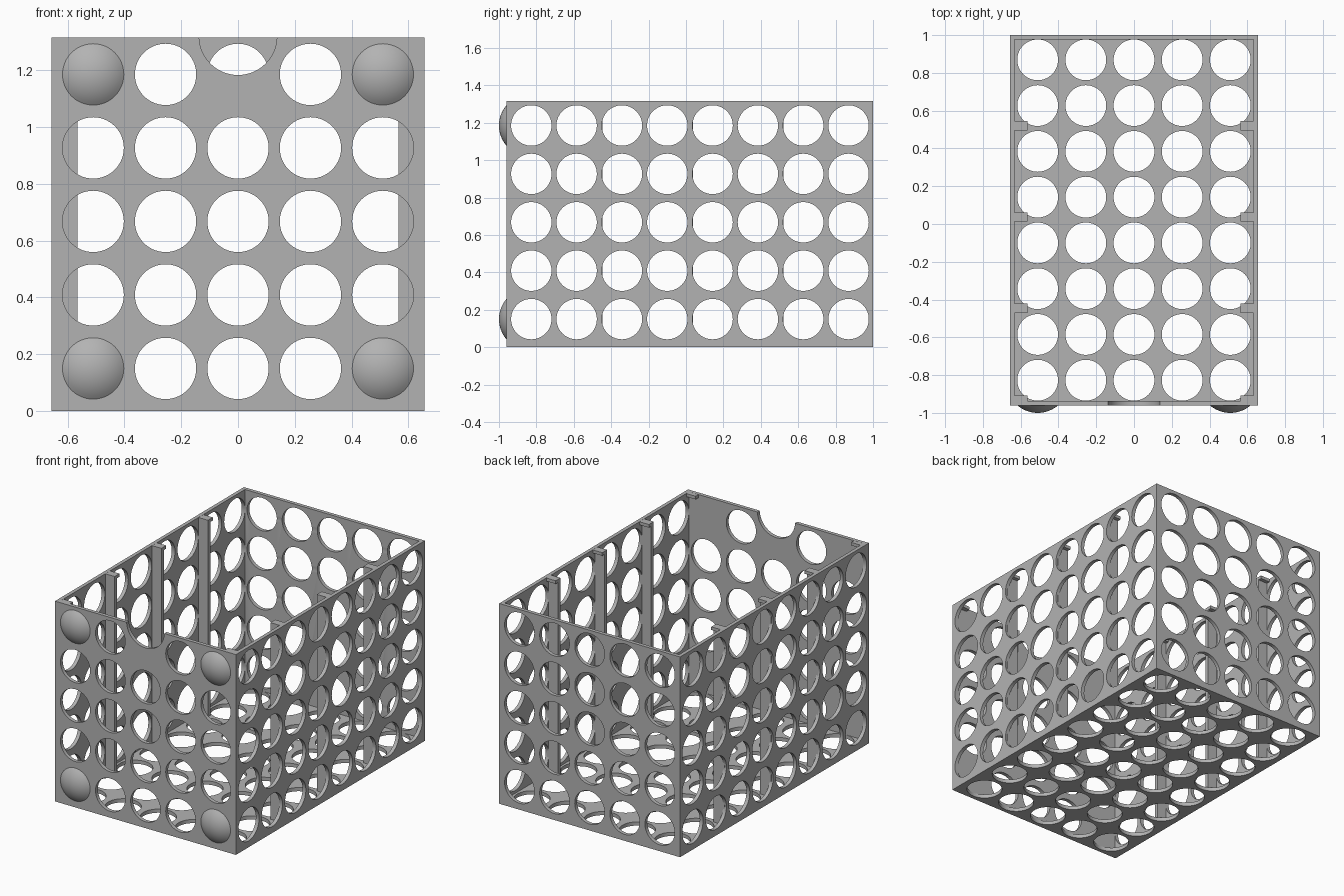
import bpy, bmesh, math
from mathutils import Matrix, Vector

cube = bpy.data.objects.get("Cube")
if cube:
    bpy.data.objects.remove(cube, do_unlink=True)

W, FRONT, BACK, H, T = 0.657, -0.96, 1.0, 1.315, 0.024   # box extents and wall
R = 0.108                                                # hole radius
XS = [0.255 * i for i in range(-2, 3)]
YS = [-0.827 + 0.2423 * i for i in range(8)]
ZS = [0.15 + 0.2588 * i for i in range(5)]

grey = bpy.data.materials.new("plain grey")
grey.use_nodes = True
grey.diffuse_color = (0.45, 0.45, 0.45, 1)
grey.node_tree.nodes["Principled BSDF"].inputs["Base Color"].default_value = grey.diffuse_color


def make(name, bm):
    mesh = bpy.data.meshes.new(name)
    bmesh.ops.recalc_face_normals(bm, faces=bm.faces)
    bm.to_mesh(mesh)
    bm.free()
    mesh.materials.append(grey)
    obj = bpy.data.objects.new(name, mesh)
    bpy.context.collection.objects.link(obj)
    return obj


def add_box(bm, lo, hi):
    lo, hi = Vector(lo), Vector(hi)
    bmesh.ops.create_cube(bm, size=1, matrix=Matrix.Translation((lo + hi) / 2) @ Matrix.Diagonal((*(hi - lo), 1)))


def add_rod(bm, centre, axis, length, radius=R):
    turn = Vector(axis).to_track_quat('Z', 'Y').to_matrix().to_4x4()
    bmesh.ops.create_cone(bm, cap_ends=True, segments=56, radius1=radius, radius2=radius,
                          depth=length, matrix=Matrix.Translation(centre) @ turn)


def cut(obj, bm):
    cutter = make("cutter", bm)
    cutter.hide_render = True
    mod = obj.modifiers.new("cut", 'BOOLEAN')
    mod.operation, mod.solver, mod.object = 'DIFFERENCE', 'EXACT', cutter
    bpy.context.view_layer.objects.active = obj
    bpy.ops.object.modifier_apply(modifier=mod.name)
    bpy.data.objects.remove(cutter, do_unlink=True)


def smooth(obj):
    bpy.ops.object.select_all(action='DESELECT')
    obj.select_set(True)
    bpy.context.view_layer.objects.active = obj
    bpy.ops.object.shade_smooth_by_angle(angle=math.radians(30))


# Open box
bm = bmesh.new()
add_box(bm, (-W, FRONT, 0), (W, BACK, H))
crate = make("perforated_box", bm)
bm = bmesh.new()
add_box(bm, (T - W, FRONT + T, T), (W - T, BACK - T, H + 0.2))
cut(crate, bm)

# Holes through both side walls
bm = bmesh.new()
for y in YS:
    for z in ZS:
        add_rod(bm, (0, y, z), (1, 0, 0), 2 * W + 0.2)
cut(crate, bm)

# Holes through the floor
bm = bmesh.new()
for x in XS:
    for y in YS:
        add_rod(bm, (x, y, T / 2), (0, 0, 1), 3 * T)
cut(crate, bm)

# Holes through back and front; the front keeps solid corners and a finger notch
bm = bmesh.new()
for i, x in enumerate(XS):
    for j, z in enumerate(ZS):
        add_rod(bm, (x, BACK, z), (0, 1, 0), 4 * T)
        corner = i in (0, 4) and j in (0, 4)
        if not corner and (i, j) != (2, 4):
            add_rod(bm, (x, FRONT, z), (0, 1, 0), 4 * T)
add_rod(bm, (0, FRONT, H + 0.005), (0, 1, 0), 4 * T, 0.137)
cut(crate, bm)
smooth(crate)

# Divider posts with hooked tops along both side walls
for side, sx in (("left", 1), ("right", -1)):
    for k, y in enumerate((-0.957, -0.472, 0.012, 0.495)):
        xa, xb = sorted((sx * 0.565, sx * (W - T / 2)))
        bm = bmesh.new()
        add_box(bm, (xa, y, H - 0.021), (xb, y + 0.05, H - 0.0005))
        make(f"{side}_hook_{k}", bm)
        if k:
            bm = bmesh.new()
            add_box(bm, (xa, y, T / 2), (xb, y + 0.026, H - 0.02))
            make(f"{side}_post_{k}", bm)

# Domed feet on the front corners
RISE = 0.04
BALL = (R * R + RISE * RISE) / (2 * RISE)
for side, x in (("left", XS[4]), ("right", XS[0])):
    for level, z in (("lower", ZS[0]), ("upper", ZS[4])):
        bm = bmesh.new()
        rings = 8
        top = math.asin(R / BALL)
        profile = [bm.verts.new((BALL * math.sin(top * i / rings), 0,
                                 BALL * (math.cos(top * i / rings) - math.cos(top))))
                   for i in range(rings + 1)]
        edges = [bm.edges.new(pair) for pair in zip(profile, profile[1:])]
        bmesh.ops.spin(bm, geom=profile + edges, cent=(0, 0, 0), axis=(0, 0, 1),
                       angle=math.tau, steps=48)
        bmesh.ops.remove_doubles(bm, verts=bm.verts, dist=0.0005)
        bmesh.ops.transform(bm, verts=bm.verts,
                            matrix=Matrix.Translation((x, FRONT, z)) @ Matrix.Rotation(math.pi / 2, 4, 'X'))
        rim = [e for e in bm.edges if e.is_boundary]
        bmesh.ops.contextual_create(bm, geom=rim)
        smooth(make(f"{level}_{side}_dome", bm))
